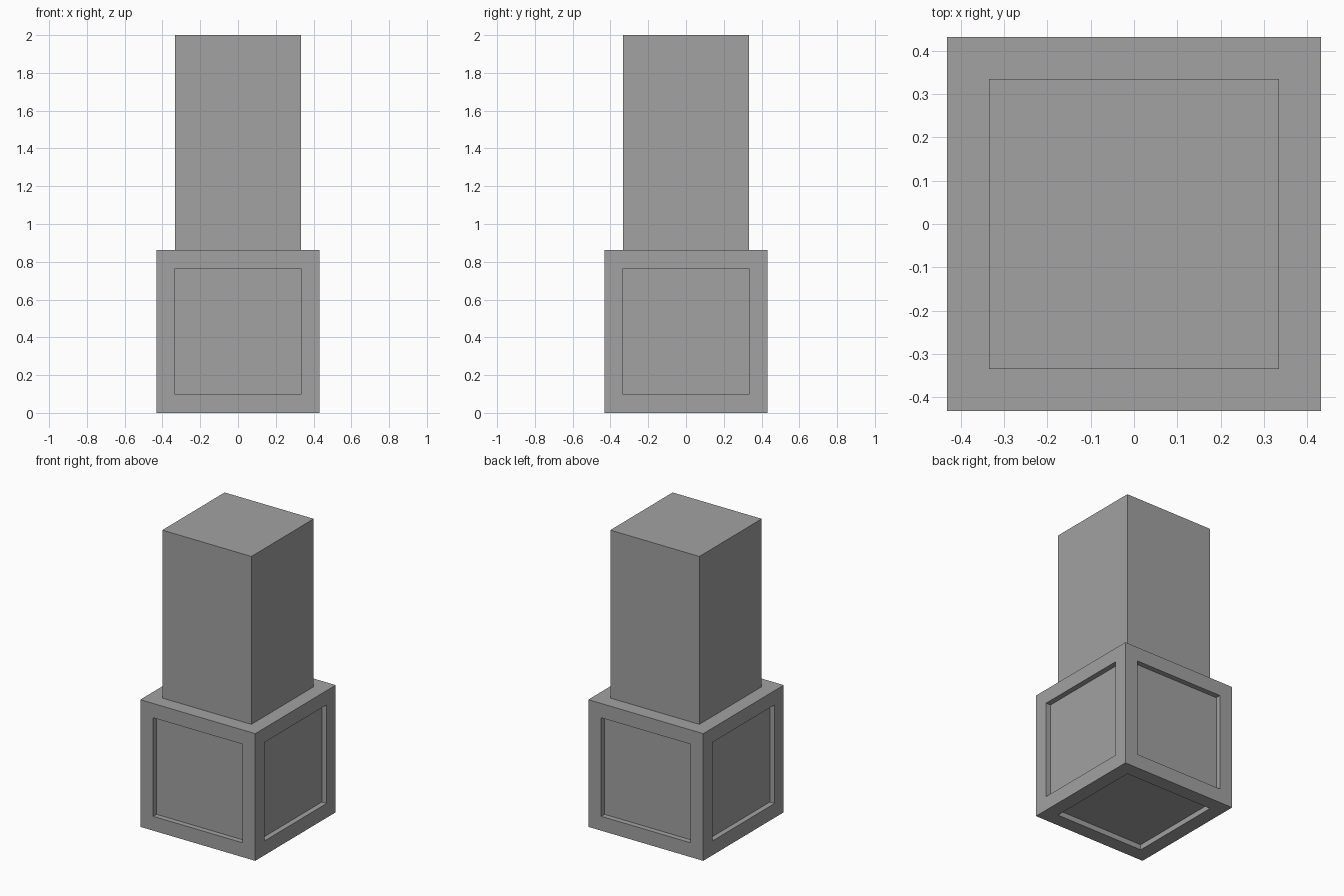
import bpy, bmesh

cube = bpy.data.objects.get("Cube")
if cube:
    bpy.data.objects.remove(cube, do_unlink=True)

SIDE = 0.862    # edge of the base block
BORDER = 0.097  # width of the frame around each panel
DEPTH = 0.036   # how far the panels are sunk
HEIGHT = 2.0

# Plain grey material
grey = bpy.data.materials.new("grey")
grey.use_nodes = True
colour = (0.36, 0.36, 0.36, 1)
grey.diffuse_color = colour
grey.node_tree.nodes["Principled BSDF"].inputs["Base Color"].default_value = colour

# Base block
bm = bmesh.new()
bmesh.ops.create_cube(bm, size=SIDE)
bmesh.ops.translate(bm, verts=bm.verts, vec=(0, 0, SIDE / 2))
bm.normal_update()
sides = list(bm.faces)

# Frame on every face, with the panel inside it
bmesh.ops.inset_individual(bm, faces=sides, thickness=BORDER, use_even_offset=True)
bm.normal_update()

# Sink the side and bottom panels, raise the top one into the column
for panel in sides:
    normal = panel.normal.copy()
    distance = HEIGHT - SIDE if normal.z > 0.5 else -DEPTH
    new = bmesh.ops.extrude_discrete_faces(bm, faces=[panel])["faces"][0]
    bmesh.ops.translate(bm, verts=new.verts, vec=normal * distance)

bmesh.ops.recalc_face_normals(bm, faces=bm.faces)
mesh = bpy.data.meshes.new("panelled_pedestal")
bm.to_mesh(mesh)
bm.free()
mesh.materials.append(grey)
pedestal = bpy.data.objects.new("panelled_pedestal", mesh)
bpy.context.collection.objects.link(pedestal)
